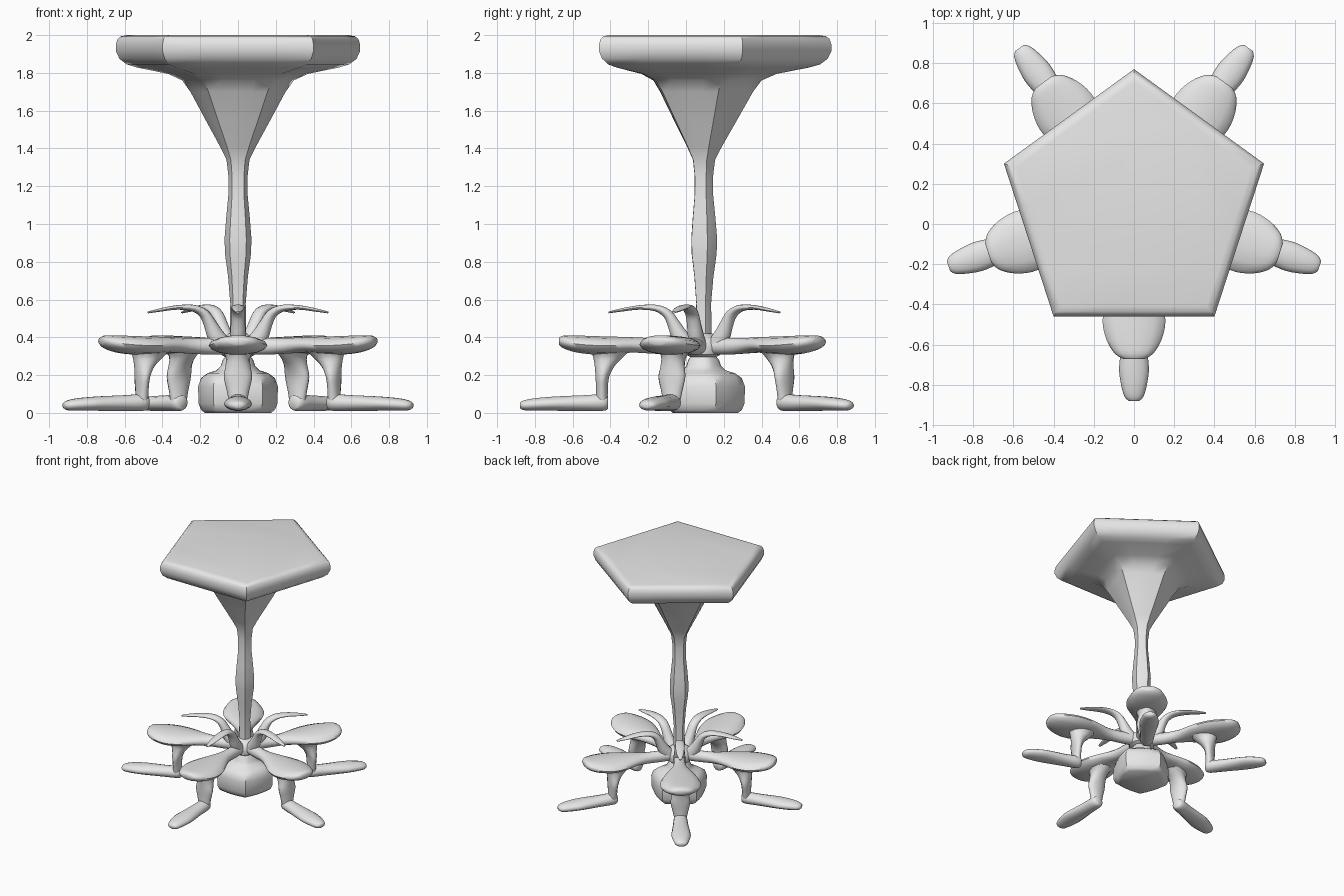
import bpy, bmesh
from math import sin, cos, pi, radians, atan2
from mathutils import Matrix, Vector

cube = bpy.data.objects.get("Cube")
if cube:
    bpy.data.objects.remove(cube, do_unlink=True)

CENTRE = Vector((0, 0.09, 0))

grey = bpy.data.materials.new("plain_grey")
grey.use_nodes = True
grey.diffuse_color = (0.8, 0.8, 0.8, 1)
grey.node_tree.nodes["Principled BSDF"].inputs["Base Color"].default_value = (0.8, 0.8, 0.8, 1)


def skin(name, rings, matrix, angle):
    """Join rings of points into a closed, smooth-shaded tube."""
    bm = bmesh.new()
    loops = [[bm.verts.new(matrix @ p) for p in ring] for ring in rings]
    n = len(loops[0])
    for a, b in zip(loops, loops[1:]):
        for i in range(n):
            j = (i + 1) % n
            bm.faces.new((a[i], a[j], b[j], b[i]))
    bm.faces.new(loops[0][::-1])
    bm.faces.new(loops[-1])
    bmesh.ops.recalc_face_normals(bm, faces=bm.faces[:])
    mesh = bpy.data.meshes.new(name)
    bm.to_mesh(mesh)
    bm.free()
    mesh.materials.append(grey)
    obj = bpy.data.objects.new(name, mesh)
    bpy.context.collection.objects.link(obj)
    bpy.ops.object.select_all(action='DESELECT')
    obj.select_set(True)
    bpy.context.view_layer.objects.active = obj
    bpy.ops.object.shade_smooth_by_angle(angle=radians(angle))


def pentagon_lathe(name, profile, angle=45, sides=20):
    """Profile rows: corner radius, height, roundness (0 pentagon, 1 circle)."""
    rings = []
    for radius, z, soft in profile:
        ring = []
        for i in range(sides):
            a = 2 * pi * i / sides
            flat = cos(pi / 5) / cos(a % (2 * pi / 5) - pi / 5)
            r = radius * (flat + (1 - flat) * soft)
            ring.append(Vector((-sin(a) * r, cos(a) * r, z)))
        rings.append(ring)
    skin(name, rings, Matrix.Translation(CENTRE), angle)


def smooth_path(rows, steps=3):
    """Catmull-Rom refinement of the path rows."""
    pts = [Vector(r) for r in rows]
    pts = [pts[0]] + pts + [pts[-1]]
    out = []
    for a, b, c, d in zip(pts, pts[1:], pts[2:], pts[3:]):
        for s in range(steps):
            t = s / steps
            out.append(b + (c - a) * t / 2 + (2 * a - 5 * b + 4 * c - d) * t * t / 2
                       + (3 * b - a - 3 * c + d) * t ** 3 / 2)
    return out + [pts[-1]]


def limb(name, rows, matrix, upright=None, sides=14):
    """Rows: distance outward, height, half width, half thickness."""
    pts = smooth_path(rows)
    rings = []
    for k, (r, z, w, h) in enumerate(pts):
        p, q = pts[max(k - 1, 0)], pts[min(k + 1, len(pts) - 1)]
        tilt = atan2(q[1] - p[1], q[0] - p[0]) if upright is None else upright
        ring = []
        for i in range(sides):
            a = 2 * pi * i / sides
            up = h * sin(a)
            ring.append(Vector((r - sin(tilt) * up, w * cos(a), z + cos(tilt) * up)))
        rings.append(ring)
    skin(name, rings, matrix, 60)


# Table top with rounded rim, flowing into the funnel and the stem
pentagon_lathe("table_top_and_stem", [
    (0.05, 0.30, 0.3), (0.045, 0.45, 0.2), (0.043, 0.58, 0.1), (0.055, 0.72, 0.1),
    (0.072, 0.84, 0.1), (0.075, 0.92, 0.1), (0.066, 1.03, 0.1), (0.054, 1.15, 0.1),
    (0.053, 1.25, 0.1), (0.064, 1.34, 0.1), (0.10, 1.41, 0.2), (0.18, 1.55, 0.25),
    (0.265, 1.70, 0.25), (0.31, 1.76, 0.2), (0.39, 1.795, 0.15), (0.56, 1.828, 0.03),
    (0.62, 1.845, 0), (0.66, 1.875, 0), (0.68, 1.915, 0), (0.68, 1.95, 0),
    (0.67, 1.98, 0), (0.65, 1.994, 0), (0.615, 2.0, 0)])

# Weighted bulb under the hub
pentagon_lathe("base_bulb", [
    (0.185, 0.0, 0.3), (0.205, 0.015, 0.3), (0.22, 0.05, 0.3), (0.222, 0.14, 0.3),
    (0.205, 0.185, 0.35), (0.17, 0.21, 0.4), (0.12, 0.225, 0.5), (0.095, 0.25, 0.6),
    (0.085, 0.28, 0.6), (0.06, 0.31, 0.6)])

# Hub joining the arms
pentagon_lathe("hub", [
    (0.06, 0.29, 0.8), (0.095, 0.31, 0.8), (0.105, 0.35, 0.8),
    (0.09, 0.39, 0.8), (0.05, 0.42, 0.8)])

SEAT = [(0.04, 0.355, 0.05, 0.045), (0.15, 0.352, 0.045, 0.045), (0.27, 0.355, 0.055, 0.042),
        (0.38, 0.36, 0.10, 0.042), (0.48, 0.357, 0.142, 0.048), (0.58, 0.358, 0.156, 0.05),
        (0.67, 0.365, 0.135, 0.046), (0.735, 0.375, 0.095, 0.036), (0.762, 0.38, 0.05, 0.02)]
LEG = [(0.485, 0.35, 0.10, 0.12), (0.50, 0.30, 0.066, 0.085), (0.52, 0.25, 0.066, 0.055),
       (0.533, 0.19, 0.075, 0.037), (0.535, 0.12, 0.06, 0.032), (0.535, 0.05, 0.045, 0.032)]
FOOT = [(0.502, 0.055, 0.03, 0.035), (0.53, 0.055, 0.05, 0.045), (0.64, 0.052, 0.058, 0.042),
        (0.74, 0.05, 0.068, 0.04), (0.82, 0.048, 0.074, 0.037), (0.90, 0.044, 0.062, 0.033),
        (0.95, 0.04, 0.046, 0.026), (0.97, 0.04, 0.025, 0.014)]
TENDRIL = [(0.08, 0.35, 0.045, 0.05), (0.125, 0.41, 0.042, 0.045), (0.155, 0.47, 0.038, 0.034),
           (0.19, 0.525, 0.036, 0.026), (0.25, 0.555, 0.036, 0.018), (0.34, 0.558, 0.034, 0.012),
           (0.43, 0.545, 0.026, 0.009), (0.50, 0.532, 0.010, 0.005)]

# Five seats, each with a leg, a foot and a curled tendril above it
for k in range(5):
    turn = Matrix.Translation(CENTRE) @ Matrix.Rotation(radians(-90 + 72 * k), 4, 'Z')
    limb(f"seat_{k + 1}", SEAT, turn, upright=0)
    limb(f"leg_{k + 1}", LEG, turn, upright=-pi / 2)
    limb(f"foot_{k + 1}", FOOT, turn, upright=0)
    limb(f"tendril_{k + 1}", TENDRIL, turn)
